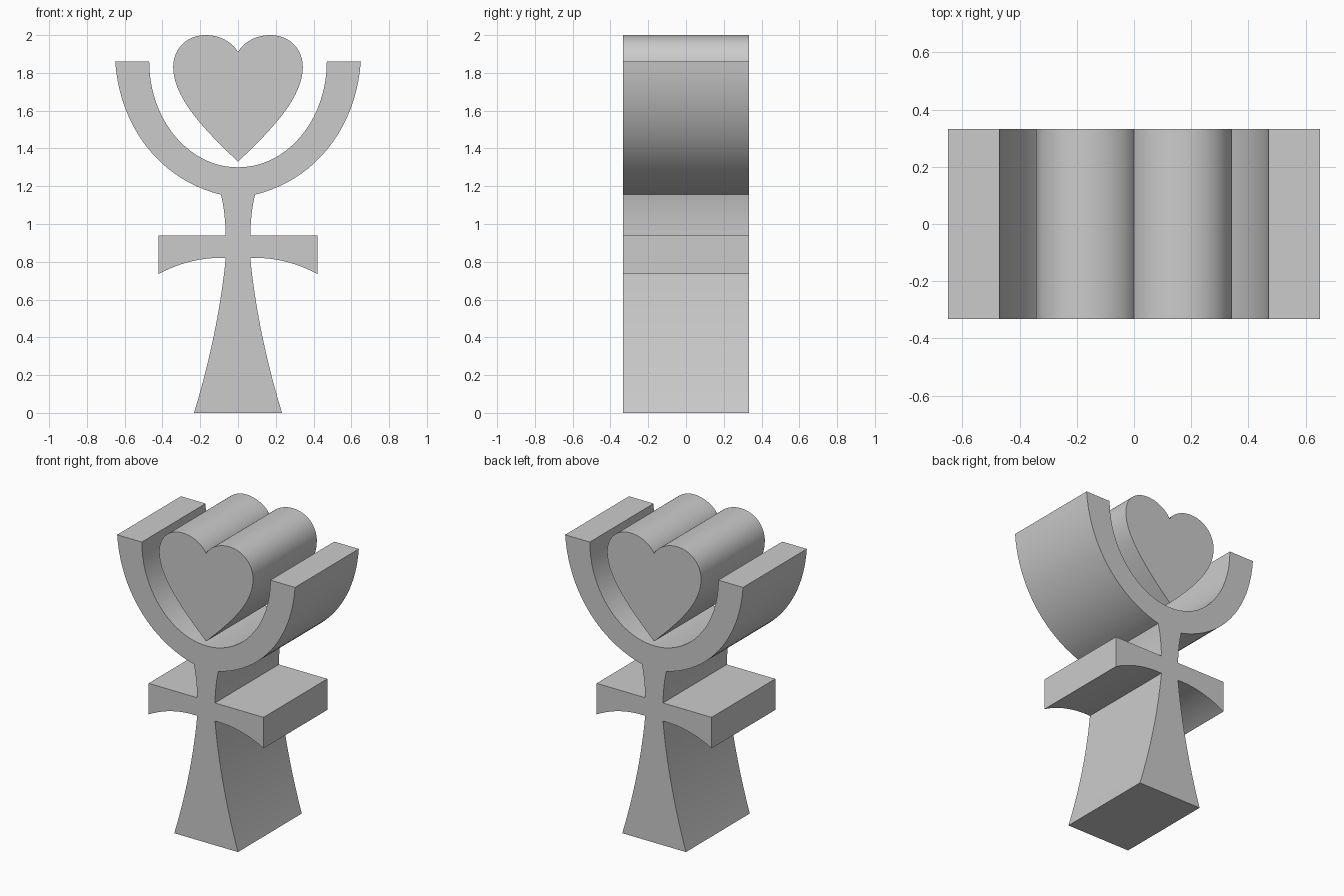
import bpy
import bmesh
import math
from mathutils import Vector

cube = bpy.data.objects.get("Cube")
if cube:
    bpy.data.objects.remove(cube, do_unlink=True)

HALF_DEPTH = 0.333

grey = bpy.data.materials.new("plain grey")
grey.use_nodes = True
colour = (0.6, 0.6, 0.6, 1)
grey.diffuse_color = colour
grey.node_tree.nodes["Principled BSDF"].inputs["Base Color"].default_value = colour


def trace(start, *steps, n=20):
    """Half outline: a single point is a line, three points are a cubic curve."""
    points = [Vector(start)]
    for step in steps:
        if len(step) == 2:
            points.append(Vector(step))
            continue
        a = points[-1]
        b, c, d = (Vector(p) for p in step)
        for i in range(1, n + 1):
            t = i / n
            s = 1 - t
            points.append(a * s**3 + b * 3 * s * s * t + c * 3 * s * t * t + d * t**3)
    return points


def extrude_symmetric(name, half):
    """Mirror a half outline in x and extrude it from front to back."""
    outline = half + [Vector((-p.x, p.y)) for p in reversed(half) if p.x > 1e-5]
    bm = bmesh.new()
    front = bm.faces.new([bm.verts.new((p.x, -HALF_DEPTH, p.y)) for p in outline])
    result = bmesh.ops.extrude_face_region(bm, geom=[front], use_keep_orig=True)
    back = [v for v in result["geom"] if isinstance(v, bmesh.types.BMVert)]
    bmesh.ops.translate(bm, verts=back, vec=(0, 2 * HALF_DEPTH, 0))
    bmesh.ops.recalc_face_normals(bm, faces=bm.faces)
    mesh = bpy.data.meshes.new(name)
    bm.to_mesh(mesh)
    bm.free()
    mesh.materials.append(grey)
    obj = bpy.data.objects.new(name, mesh)
    bpy.context.collection.objects.link(obj)
    bpy.ops.object.select_all(action="DESELECT")
    obj.select_set(True)
    bpy.context.view_layer.objects.active = obj
    bpy.ops.object.shade_smooth_by_angle(angle=math.radians(30))


# Flared foot, crossbar, neck and open bowl in one outline
extrude_symmetric("cross_stand", trace(
    (0, 0),
    (0.233, 0),
    ((0.15, 0.27), (0.09, 0.56), (0.065, 0.82)),
    ((0.19, 0.825), (0.31, 0.795), (0.42, 0.735)),
    (0.42, 0.94),
    (0.065, 0.94),
    ((0.067, 1.02), (0.074, 1.09), (0.09, 1.155)),
    ((0.40, 1.23), (0.625, 1.50), (0.65, 1.86)),
    (0.47, 1.86),
    ((0.47, 1.55), (0.26, 1.30), (0, 1.30)),
))

# Heart floating inside the bowl
extrude_symmetric("heart", trace(
    (0, 1.91),
    ((0.03, 1.965), (0.10, 2.0), (0.17, 2.0)),
    ((0.27, 2.0), (0.343, 1.93), (0.343, 1.83)),
    ((0.343, 1.67), (0.18, 1.50), (0, 1.33)),
))
